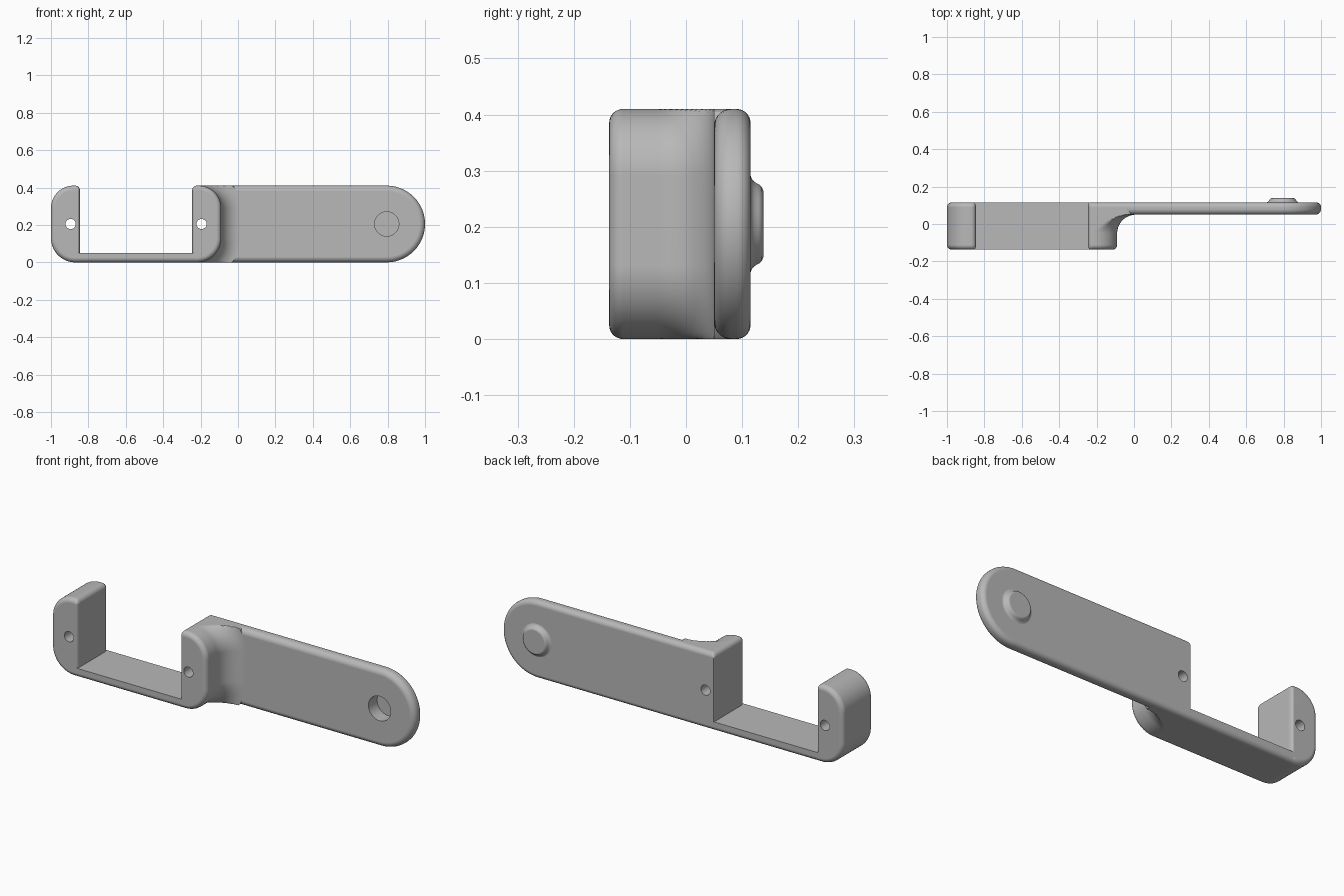
import bpy, bmesh
from math import sin, cos, pi
from mathutils import Matrix

if "Cube" in bpy.data.objects:
    bpy.data.objects.remove(bpy.data.objects["Cube"], do_unlink=True)

grey = bpy.data.materials.new("plain grey")
grey.use_nodes = True
colour = (0.48, 0.48, 0.48, 1)
grey.diffuse_color = colour
grey.node_tree.nodes["Principled BSDF"].inputs["Base Color"].default_value = colour

H = 0.41                    # overall height
FRONT, BACK = -0.137, 0.115
ARM_FRONT = 0.05
MID = H / 2
SEG = 20


def outline(x0, x1, z0, z1, radii, d, kl=1, kr=1):
    """Rounded rectangle moved inward by d; right corners may also grow."""
    pts = []
    corners = [(-1, -1), (1, -1), (1, 1), (-1, 1)]
    for i, ((sx, sz), rad) in enumerate(zip(corners, radii)):
        e = max(d, 0) if sx < 0 else d
        r = max(rad - e, 0)
        cx = x0 + e * kl + r if sx < 0 else x1 - e * kr - r
        cz = z0 + e + r if sz < 0 else z1 - e - r
        for j in range(SEG + 1):
            a = pi + (i + j / SEG) * pi / 2
            z = min(max(cz + r * sin(a), z0), z1)
            pts.append((cx + r * cos(a), z))
    return pts


def loft(name, rect, radii, slices, kl=1, kr=1):
    """Skin outlines stacked along y; slices are (y, inset) pairs."""
    bm = bmesh.new()
    rows = [[bm.verts.new((x, y, z)) for x, z in outline(*rect, radii, d, kl, kr)]
            for y, d in slices]
    n = len(rows[0])
    for a, b in zip(rows, rows[1:]):
        for i in range(n):
            j = (i + 1) % n
            bm.faces.new((a[i], a[j], b[j], b[i]))
    bm.faces.new(rows[0])
    bm.faces.new(rows[-1])
    bmesh.ops.remove_doubles(bm, verts=bm.verts, dist=1e-5)
    bmesh.ops.recalc_face_normals(bm, faces=bm.faces)
    return make(name, bm)


def make(name, bm):
    me = bpy.data.meshes.new(name)
    bm.to_mesh(me)
    bm.free()
    me.materials.append(grey)
    ob = bpy.data.objects.new(name, me)
    bpy.context.collection.objects.link(ob)
    return ob


def front_round(y, b, n=7):
    return [(y + b * (1 - cos(k * pi / 2 / n)), b * (1 - sin(k * pi / 2 / n)))
            for k in range(n + 1)]


def back_round(y, b):
    return [(2 * y - v, d) for v, d in reversed(front_round(y, b))]


def cylinder(name, x, r, y0, y1):
    bm = bmesh.new()
    bmesh.ops.create_cone(bm, cap_ends=True, segments=48, radius1=r, radius2=r, depth=y1 - y0)
    bm.transform(Matrix.Translation((x, (y0 + y1) / 2, MID)) @ Matrix.Rotation(pi / 2, 4, 'X'))
    return make(name, bm)


def cut(ob, cutter):
    m = ob.modifiers.new("cut", 'BOOLEAN')
    m.operation, m.solver, m.object = 'DIFFERENCE', 'EXACT', cutter
    bpy.context.view_layer.objects.active = ob
    bpy.ops.object.modifier_apply(modifier=m.name)


rounded = front_round(FRONT, 0.025) + back_round(BACK, 0.025)

# Left post of the cradle
left_post = loft("left_post", (-1, -0.845, 0, H), (0.13, 0, 0.025, 0.12), rounded, kr=0.5)

# Cradle floor: full block trimmed to its lowest strip
floor = loft("cradle_floor", (-1, -0.09, 0, H), (0.13, 0.13, 0.12, 0.12), rounded)
bm = bmesh.new()
bmesh.ops.create_cube(bm, size=2, matrix=Matrix.Translation((0, 0, 1.05)))
trim = make("floor_trim", bm)
cut(floor, trim)

# Right post, flaring into the arm with a concave fillet
R = 0.1
flare = [(ARM_FRONT - R + R * sin(k * pi / 32), -R * (1 - cos(k * pi / 32)))
         for k in range(17)]
right_post = loft("right_post", (-0.245, -0.09, 0, H), (0, 0.13, 0.12, 0.025),
                  front_round(FRONT, 0.025) + flare + [(0.085, -R)], kl=0.5)

# Flat arm with a round end
arm = loft("arm", (-0.245, 1, 0, H), (0, MID, MID, 0.025),
           front_round(ARM_FRONT, 0.03) + back_round(BACK, 0.025), kl=0.2)

# Raised button behind the arm
BX, BR = 0.795, 0.087
button = loft("button", (BX - BR, BX + BR, MID - BR, MID + BR), (BR,) * 4,
              [(0.105, 0), (0.115, 0), (0.117, 0.006), (0.121, 0.011), (0.127, 0.015),
               (0.131, 0.017), (0.135, 0.021), (0.138, 0.028)])

# Screw holes and the round pocket
left_hole = cylinder("left_hole", -0.895, 0.027, -0.3, 0.3)
right_hole = cylinder("right_hole", -0.195, 0.027, -0.3, 0.3)
pocket = cylinder("pocket", BX, 0.065, -0.1, 0.122)
cut(left_post, left_hole)
for part in (right_post, arm):
    cut(part, right_hole)
for part in (arm, button):
    cut(part, pocket)
for helper in (trim, left_hole, right_hole, pocket):
    bpy.data.objects.remove(helper, do_unlink=True)

# Smooth shading with crisp edges kept
bpy.ops.object.select_all(action='DESELECT')
for ob in (left_post, floor, right_post, arm, button):
    ob.select_set(True)
    bpy.context.view_layer.objects.active = ob
    bpy.ops.object.shade_smooth_by_angle(angle=pi / 6)
    ob.select_set(False)
    wn = ob.modifiers.new("even_normals", 'WEIGHTED_NORMAL')
    wn.keep_sharp = True
